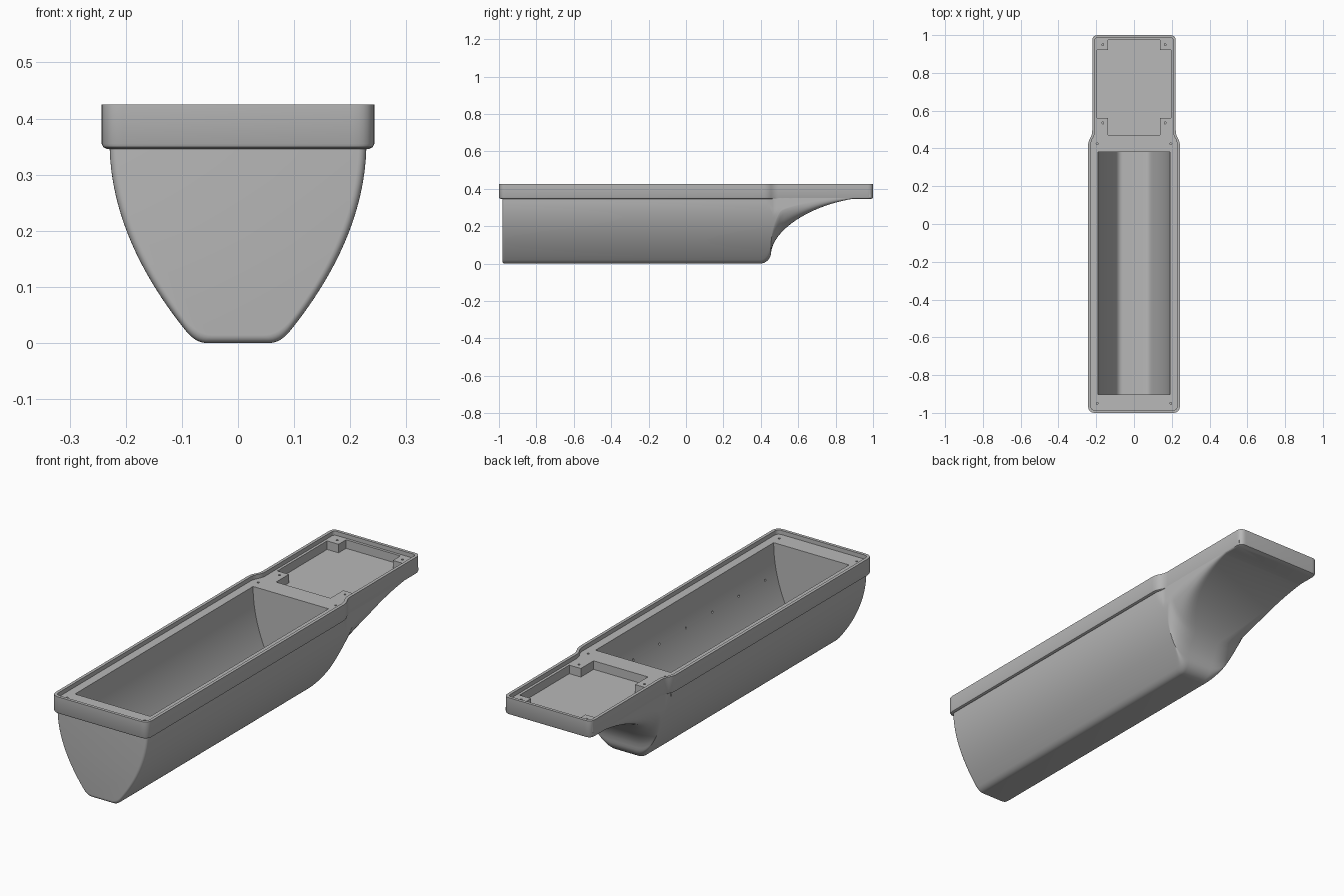
import bpy, bmesh
from math import sin, cos, pi
from mathutils import Vector

if "Cube" in bpy.data.objects:
    bpy.data.objects.remove(bpy.data.objects["Cube"], do_unlink=True)

grey = bpy.data.materials.new("plain_grey")
grey.use_nodes = True
grey.diffuse_color = (0.48, 0.48, 0.48, 1)
grey.node_tree.nodes["Principled BSDF"].inputs["Base Color"].default_value = (0.48, 0.48, 0.48, 1)


def loft(name, rings):
    """Skin a list of equal-length closed rings and cap both ends."""
    bm = bmesh.new()
    rows = [[bm.verts.new(p) for p in ring] for ring in rings]
    n = len(rows[0])
    for a, b in zip(rows, rows[1:]):
        for i in range(n):
            j = (i + 1) % n
            bm.faces.new((a[i], a[j], b[j], b[i]))
    bm.faces.new(rows[0])
    bm.faces.new(rows[-1])
    bmesh.ops.recalc_face_normals(bm, faces=bm.faces)
    mesh = bpy.data.meshes.new(name)
    bm.to_mesh(mesh)
    bm.free()
    mesh.materials.append(grey)
    obj = bpy.data.objects.new(name, mesh)
    bpy.context.collection.objects.link(obj)
    return obj


def prism(name, outline, z0, z1):
    return loft(name, [[(x, y, z) for x, y in outline] for z in (z0, z1)])


def mirrored(half):
    """Close a right-hand half outline with its mirror image."""
    return half + [(-x, y) for x, y in reversed(half)]


def boolean(target, tool, operation):
    mod = target.modifiers.new("bool", 'BOOLEAN')
    mod.object, mod.operation, mod.solver = tool, operation, 'EXACT'
    bpy.context.view_layer.objects.active = target
    bpy.ops.object.modifier_apply(modifier=mod.name)
    bpy.data.objects.remove(tool, do_unlink=True)


def bezier(a, b, c, steps):
    a, b, c = Vector(a), Vector(b), Vector(c)
    return [tuple(a.lerp(b, i / steps).lerp(b.lerp(c, i / steps), i / steps))
            for i in range(steps + 1)]


# --- hull: flat-bottomed trough that sweeps up into a thin neck
def hull_width(z):
    u = min(z / 0.36, 1)
    return 0.075 + 0.154 * (1 - (1 - u) ** 2)


def hull_section(y, floor, inset=0):
    blend = min(max((y - 0.43) / 0.04, 0), 1)
    limit = 0.229 - 0.0095 * blend
    width = lambda z: min(hull_width(z), limit) - inset
    r = min(0.02 + 0.6 * floor, (0.36 - floor) * 0.6)
    corner = width(floor)
    half = bezier((corner - r, floor), (corner, floor), (width(floor + r), floor + r), 8)
    low = floor + r
    half += [(width(z), z) for z in (low + (0.37 - low) * i / 16 for i in range(1, 17))]
    return [(x, y, z) for x, z in mirrored(half)]


stations = []
for i in range(6):                       # rounded front edge
    a = i / 5 * pi / 2
    d = 0.014 * (1 - sin(a))
    stations.append((-0.968 - 0.014 * cos(a), d, d))
for i in range(9):                       # rounded heel
    a = i / 8 * pi / 2
    stations.append((0.395 + 0.06 * sin(a), 0.06 * (1 - cos(a)), 0))
for i in range(1, 33):                   # hollow sweep under the neck
    a = i / 32 * pi / 2
    stations.append((0.456 + 0.53 * (1 - cos(a) ** 1.15),
                     0.06 + 0.295 * sin(a) ** 1.15, 0))
body = loft("planter_body", [hull_section(*s) for s in stations])


# --- rim: wide around the trough, narrower around the neck
def rim_outline(d):
    corners = [(0, -1 + d), (0.243 - d, -1 + d), (0.243 - d, 0.435),
               (0.221 - d, 0.475), (0.221 - d, 1 - d), (0, 1 - d)]
    radii = [0.038 - d, 0.02, 0.02, 0.03 - d]
    half = []
    for p, q, s, r in zip(corners, corners[1:], corners[2:], radii):
        p, q, s = Vector(p), Vector(q), Vector(s)
        half += bezier(q + (p - q).normalized() * r, q, q + (s - q).normalized() * r, 7)
    return mirrored(half)


layers = [(0.009, 0.346), (0.003, 0.349), (0, 0.355), (0, 0.425)]
rim = loft("rim", [[(x, y, z) for x, y in rim_outline(d)] for d, z in layers])
boolean(body, rim, 'UNION')

# --- shallow recess leaving a thin raised lip
LEDGE = 0.406
boolean(body, prism("lip_recess", rim_outline(0.014), LEDGE, 0.46), 'DIFFERENCE')

# --- long planting cavity with curved walls
steps = [i / 20 for i in range(21)]
half = bezier((0.06, 0.04), (0.08, 0.04), (0.092, 0.06), 5)
half += [(0.08 + 0.11 * (1 - (1 - u) ** 2), 0.04 + 0.365 * u) for u in steps[2:]]
half.append((0.19, 0.46))
cavity = loft("cavity", [[(x, y, z) for x, z in mirrored(half)] for y in (-0.903, 0.38)])
boolean(body, cavity, 'DIFFERENCE')

# --- neck tray with four corner blocks left standing
tray = mirrored([(0.137, 0.47), (0.137, 0.562), (0.195, 0.562),
                 (0.195, 0.92), (0.137, 0.92), (0.137, 0.974)])
boolean(body, prism("tray", tray, 0.367, 0.46), 'DIFFERENCE')

# --- small screw holes in the ledge and the corner blocks
ring = [(0.005 * cos(i * pi / 6), 0.005 * sin(i * pi / 6)) for i in range(12)]
for hx, hy in ((0.195, -0.95), (0.195, 0.425), (0.165, 0.535), (0.165, 0.95)):
    for side in (-1, 1):
        hole = prism("screw_hole", [(side * hx + x, hy + y) for x, y in ring], 0.385, 0.44)
        boolean(body, hole, 'DIFFERENCE')

# --- row of small blind holes in the left cavity wall
for k in range(6):
    hy = 0.13 - 0.19 * k
    hole = loft("wall_hole", [[(hx, hy + y, 0.27 + z) for y, z in ring] for hx in (0.15, 0.188)])
    boolean(body, hole, 'DIFFERENCE')

bpy.ops.object.select_all(action='DESELECT')
body.select_set(True)
bpy.context.view_layer.objects.active = body
bpy.ops.object.shade_smooth_by_angle(angle=pi / 6)
